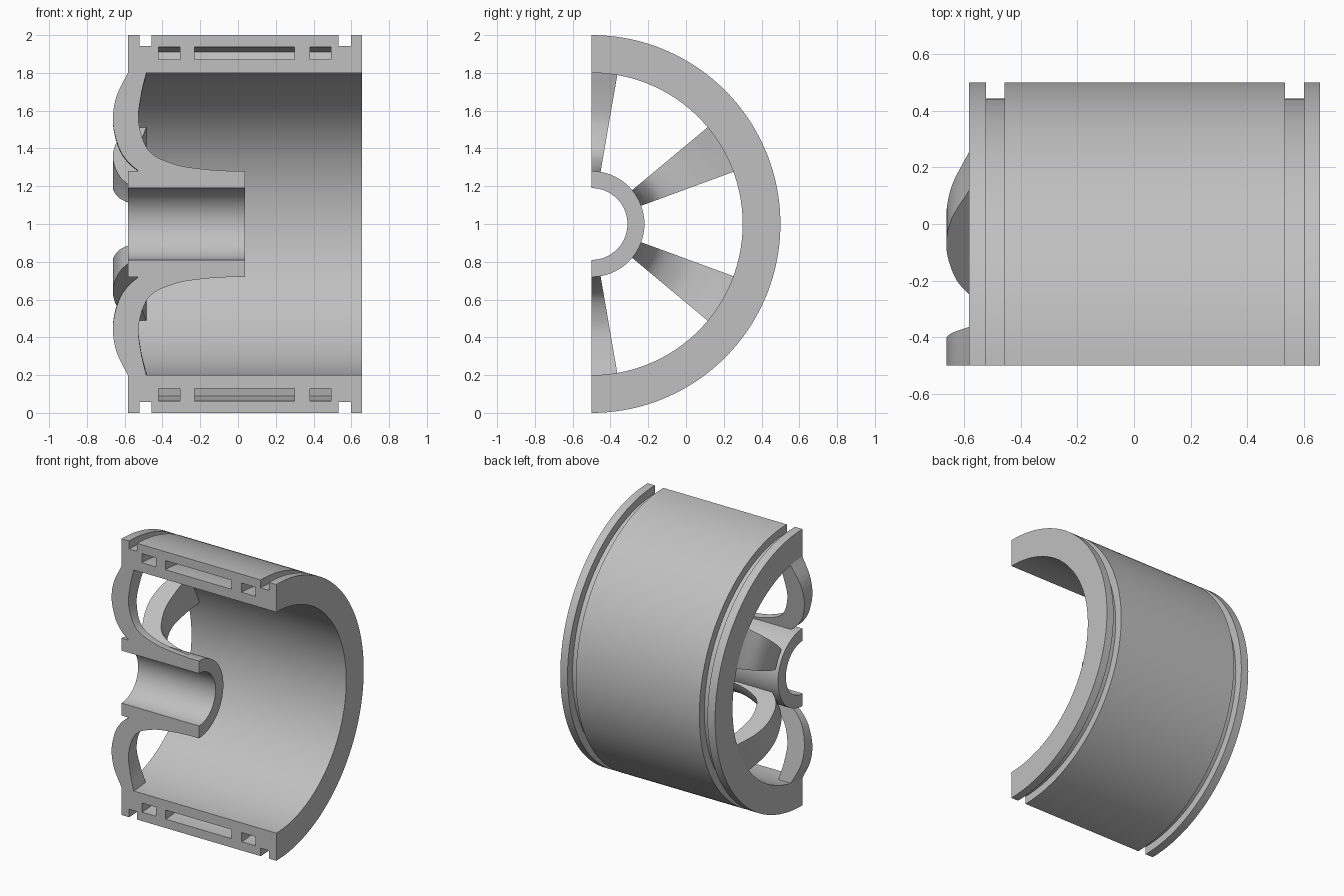
import bpy, bmesh, math
from mathutils import Vector

cube = bpy.data.objects.get("Cube")
if cube:
    bpy.data.objects.remove(cube, do_unlink=True)

AXIS_Y, AXIS_Z = -0.5, 1.0      # wheel axis runs along x

grey = bpy.data.materials.new("plain grey")
grey.use_nodes = True
grey.diffuse_color = (0.53, 0.53, 0.53, 1)
grey.node_tree.nodes["Principled BSDF"].inputs["Base Color"].default_value = (0.53, 0.53, 0.53, 1)


def revolve(name, profile, start, end, steps):
    """Sweep a closed (x, radius) profile about the axis; degrees from straight up."""
    bm = bmesh.new()
    rings = []
    for i in range(steps + 1):
        a = math.radians(start + (end - start) * i / steps)
        rings.append([bm.verts.new((x, AXIS_Y + r * math.sin(a), AXIS_Z + r * math.cos(a)))
                      for x, r in profile])
    n = len(profile)
    for p, q in zip(rings, rings[1:]):
        for j in range(n):
            k = (j + 1) % n
            bm.faces.new((p[j], p[k], q[k], q[j]))
    bm.faces.new(rings[0])
    bm.faces.new(rings[-1])
    bmesh.ops.recalc_face_normals(bm, faces=bm.faces)
    mesh = bpy.data.meshes.new(name)
    bm.to_mesh(mesh)
    bm.free()
    mesh.materials.append(grey)
    obj = bpy.data.objects.new(name, mesh)
    bpy.context.collection.objects.link(obj)
    return obj


def spline(points, sub=8):
    """Smooth curve through the given points."""
    p = [Vector(c) for c in points]
    p = [2 * p[0] - p[1]] + p + [2 * p[-1] - p[-2]]
    out = []
    for a, b, c, d in zip(p, p[1:], p[2:], p[3:]):
        for i in range(sub):
            t = i / sub
            out.append(0.5 * (2 * b + (c - a) * t + (2 * a - 5 * b + 4 * c - d) * t * t
                              + (3 * b - a - 3 * c + d) * t ** 3))
    out.append(p[-2])
    return [tuple(v) for v in out]


def activate(obj):
    bpy.ops.object.select_all(action='DESELECT')
    obj.select_set(True)
    bpy.context.view_layer.objects.active = obj


# Half rim with two grooves near its edges
rim = revolve("rim", [(-0.583, 0.8), (-0.583, 1.0), (-0.522, 1.0), (-0.522, 0.942),
                      (-0.457, 0.942), (-0.457, 1.0), (0.532, 1.0), (0.532, 0.942),
                      (0.599, 0.942), (0.599, 1.0), (0.657, 1.0), (0.657, 0.8)],
              0, 180, 96)

# Pockets sunk into both cut ends of the rim
for base in (0, 180):
    for x0, x1 in ((-0.42, -0.308), (-0.23, 0.30), (0.38, 0.492)):
        s = 1 if base == 0 else -1
        cutter = revolve("pocket_cutter", [(x0, 0.87), (x0, 0.936), (x1, 0.936), (x1, 0.87)],
                         base - 3 * s, base + 13.5 * s, 9)
        cutter.hide_render = True
        activate(rim)
        mod = rim.modifiers.new("pocket", 'BOOLEAN')
        mod.operation = 'DIFFERENCE'
        mod.solver = 'EXACT'
        mod.object = cutter
        bpy.ops.object.modifier_apply(modifier=mod.name)
        bpy.data.objects.remove(cutter, do_unlink=True)

# Half hub sleeve
hub = revolve("hub", [(-0.583, 0.19), (-0.583, 0.28), (0.037, 0.28), (0.037, 0.19)], 0, 180, 64)

# Curved spokes, wedge-shaped in face view, halved at the cut plane
outer = spline([(-0.583, 0.802), (-0.645, 0.67), (-0.662, 0.54), (-0.633, 0.41),
                (-0.585, 0.332), (-0.525, 0.279)])
inner = spline([(-0.01, 0.279), (-0.178, 0.29), (-0.336, 0.317), (-0.469, 0.385),
                (-0.525, 0.53), (-0.515, 0.67), (-0.485, 0.802)])
HALF = 9.8
spokes = []
for name, a, b in (("upper_half_spoke", 0, HALF), ("upper_spoke", 60 - HALF, 60 + HALF),
                   ("lower_spoke", 120 - HALF, 120 + HALF), ("lower_half_spoke", 180 - HALF, 180)):
    spokes.append(revolve(name, outer + inner, a, b, 10))

# Smooth curved surfaces while keeping the edges crisp
for obj in [rim, hub] + spokes:
    activate(obj)
    bpy.ops.object.shade_smooth_by_angle(angle=math.radians(30))
